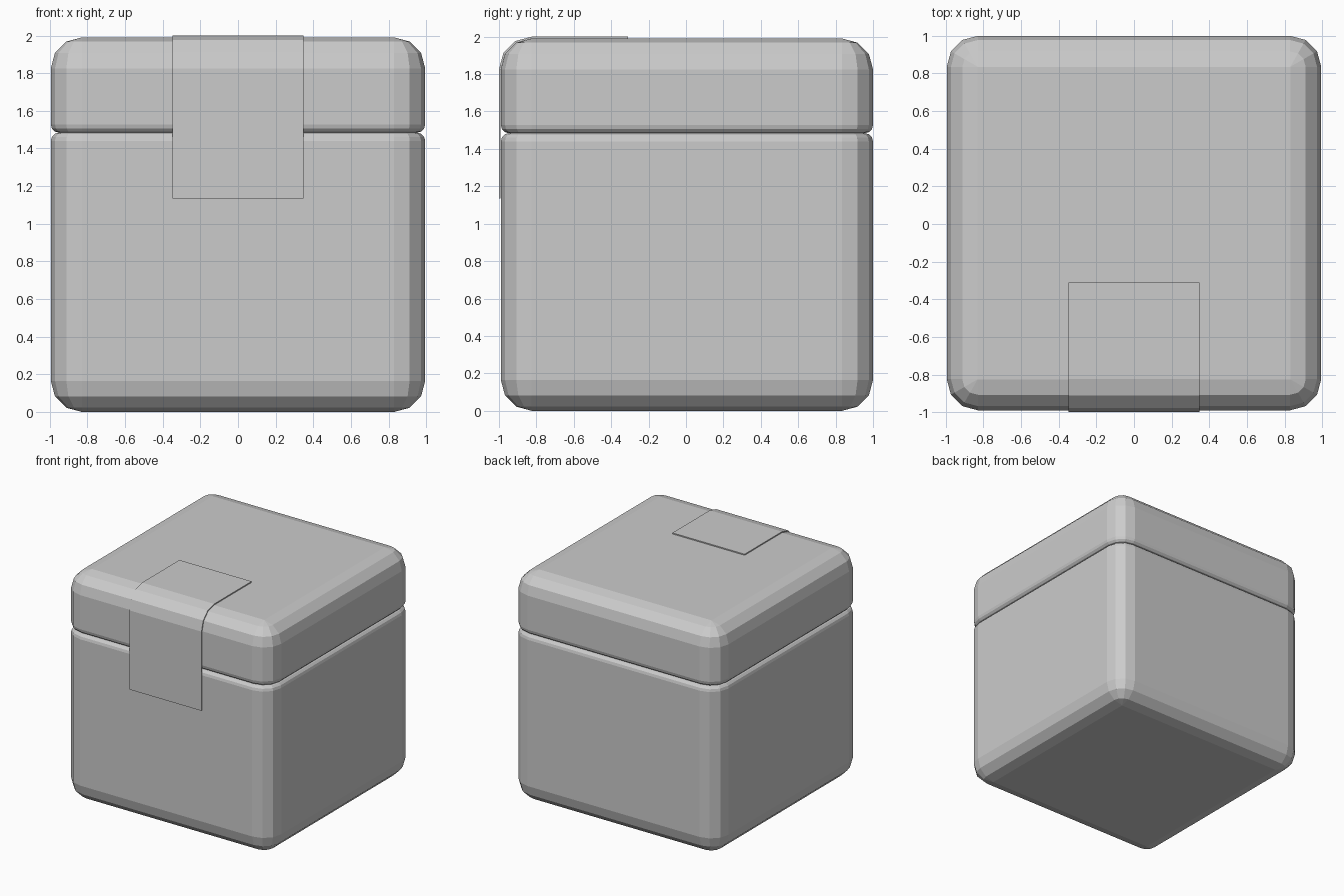
import bpy
from math import sin, cos, pi

if "Cube" in bpy.data.objects:
    bpy.data.objects.remove(bpy.data.objects["Cube"])

H = 0.995      # half width of the box
R = 0.165      # main rounding radius
CY = 0.005     # box centre in y (strap adds thickness at the front)
TOP = 1.99
SEG = 3


def make(name, verts, faces):
    me = bpy.data.meshes.new(name)
    me.from_pydata(verts, [], faces)
    me.validate()
    ob = bpy.data.objects.new(name, me)
    bpy.context.collection.objects.link(ob)
    return ob


def ring(inset, z):
    """Rounded square, corner radius shrinking with the inset."""
    r = max(R - inset, 0.0005)
    c = H - R
    pts = []
    for k, (sx, sy) in enumerate([(1, 1), (-1, 1), (-1, -1), (1, -1)]):
        for i in range(SEG + 1):
            a = (k + i / SEG) * pi / 2
            pts.append((sx * c + r * cos(a), CY + sy * c + r * sin(a), z))
    return pts


def loft(name, profile):
    rings = [ring(d, z) for d, z in profile]
    n = len(rings[0])
    verts = [p for r in rings for p in r]
    faces = [(j * n + i, j * n + (i + 1) % n, (j + 1) * n + (i + 1) % n, (j + 1) * n + i)
             for j in range(len(rings) - 1) for i in range(n)]
    faces.append(tuple(reversed(range(n))))
    faces.append(tuple(range(len(verts) - n, len(verts))))
    return make(name, verts, faces)


# quarter-round profile of the outer bottom edge: (inset, height)
rounding = [(R * (1 - sin(i / SEG * pi / 2)), R * (1 - cos(i / SEG * pi / 2)))
            for i in range(SEG + 1)]

# box body with small rounding at the seam
loft("box_body", rounding + [(0, 1.44), (0.006, 1.462), (0.021, 1.478), (0.042, 1.484)])

# lid
loft("box_lid", [(0.042, 1.484), (0.021, 1.490), (0.006, 1.506), (0, 1.528)]
     + [(d, TOP - z) for d, z in reversed(rounding)])

# strap wrapping over the front edge of the lid
W, T = 0.348, 0.01
yc, zc = CY - H + R, TOP - R


def strap_path(off):
    arc = [(yc - (R + off) * cos(i / SEG * pi / 2), zc + (R + off) * sin(i / SEG * pi / 2))
           for i in range(SEG + 1)]
    return [(arc[0][0], 1.135)] + arc + [(-0.31, arc[-1][1])]


outer, inner = strap_path(T), strap_path(0.0005)
m = len(outer)
verts = [(x, y, z) for path in (outer, inner) for x in (-W, W) for y, z in path]
faces = []
for i in range(m - 1):
    a, b, c, d = i, m + i, 2 * m + i, 3 * m + i   # outer left/right, inner left/right
    faces += [(a, b, b + 1, a + 1), (c, c + 1, d + 1, d),
              (a, a + 1, c + 1, c), (b, d, d + 1, b + 1)]
faces += [(0, 2 * m, 3 * m, m), (m - 1, 2 * m - 1, 4 * m - 1, 3 * m - 1)]
make("front_strap", verts, faces)
